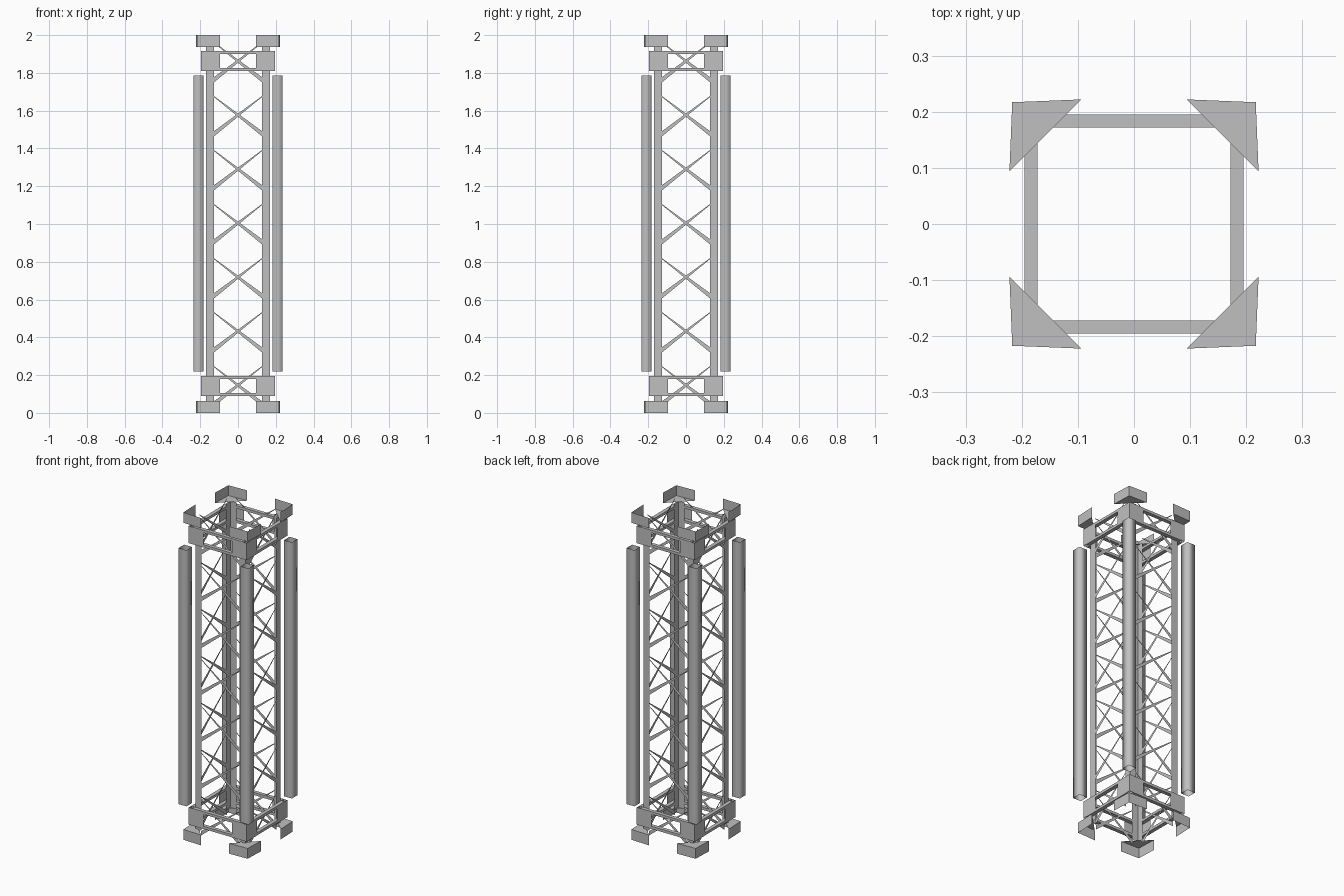
import bpy, bmesh
from math import pi
from mathutils import Matrix, Vector

old = bpy.data.objects.get("Cube")
if old:
    bpy.data.objects.remove(old, do_unlink=True)

steel = bpy.data.materials.new("grey_steel")
steel.use_nodes = True
GREY = (0.53, 0.53, 0.53, 1)
steel.diffuse_color = GREY
steel.node_tree.nodes["Principled BSDF"].inputs["Base Color"].default_value = GREY


def finish(name, bm, smooth=False):
    """Turn a bmesh into four copies, one for each quarter of the tower."""
    source = bm.copy()
    out = bmesh.new()
    for k in range(4):
        turned = source.copy()
        turned.transform(Matrix.Rotation(k * pi / 2, 4, "Z"))
        part = bpy.data.meshes.new("quarter")
        turned.to_mesh(part)
        out.from_mesh(part)
        bpy.data.meshes.remove(part)
        turned.free()
    mesh = bpy.data.meshes.new(name)
    out.to_mesh(mesh)
    for b in (source, out, bm):
        b.free()
    mesh.materials.append(steel)
    for p in mesh.polygons:
        p.use_smooth = smooth
    obj = bpy.data.objects.new(name, mesh)
    bpy.context.collection.objects.link(obj)
    return obj


def sheet(bm, points):
    return bm.faces.new([bm.verts.new(p) for p in points])


def wall(bm, path, z0, z1, closed=False):
    """Thin upright wall along a plan path."""
    low = [bm.verts.new((x, y, z0)) for x, y in path]
    high = [bm.verts.new((x, y, z1)) for x, y in path]
    n = len(path)
    for i in range(n if closed else n - 1):
        j = (i + 1) % n
        bm.faces.new((low[i], low[j], high[j], high[i]))


def box(bm, lo, hi):
    lo, hi = Vector(lo), Vector(hi)
    m = Matrix.Translation((lo + hi) / 2) @ Matrix.Diagonal((*(hi - lo), 1))
    bmesh.ops.create_cube(bm, size=1, matrix=m)


# Angle-section corner columns
COL, COL_IN = 0.169, 0.127
bm = bmesh.new()
wall(bm, [(COL, COL_IN), (COL, COL), (COL_IN, COL)], 0.063, 1.937)
finish("corner_columns", bm)

# Open square tubes outside the corners
bm = bmesh.new()
a, b = 0.183, 0.236
wall(bm, [(a, a), (b, a), (b, b), (a, b)], 0.22, 1.785, closed=True)
finish("outer_tubes", bm, smooth=True)

# Triangular corner brackets, open towards the ends of the tower
bm = bmesh.new()
plan = [(0.222, 0.094), (0.217, 0.217), (0.094, 0.222)]
for z0, z1, shelf in ((0, 0.063, 0.063), (1.937, 2.0, 1.937)):
    wall(bm, plan, z0, z1)
    sheet(bm, [(x, y, shelf) for x, y in plan])
finish("end_brackets", bm)

# Angled gusset plates of the two collars
RING = 0.196
collars = ((0.09, 0.195), (1.81, 1.915))
bm = bmesh.new()
for z0, z1 in collars:
    wall(bm, [(RING, 0.095), (RING, RING), (0.095, RING)], z0, z1)
finish("collar_plates", bm)

# Horizontal collar rails
bm = bmesh.new()
for z0, z1 in collars:
    for z in (z0, z1 - 0.016):
        box(bm, (-0.172, -RING + 0.001, z), (0.172, -0.172, z + 0.016))
finish("collar_rails", bm)

# Tapered cross braces, wide at the foot and narrow at the top
bm = bmesh.new()
for i in range(7):
    z = 1 + (i - 3) * 0.286
    for s in (-1, 1):
        x, y = s * 0.132, -0.167
        quad = [(-x, y, z - 0.112), (x, y, z + 0.104),
                (x, y, z + 0.109), (-x, y, z - 0.084)]
        sheet(bm, quad if s > 0 else quad[::-1])
finish("cross_braces", bm)
